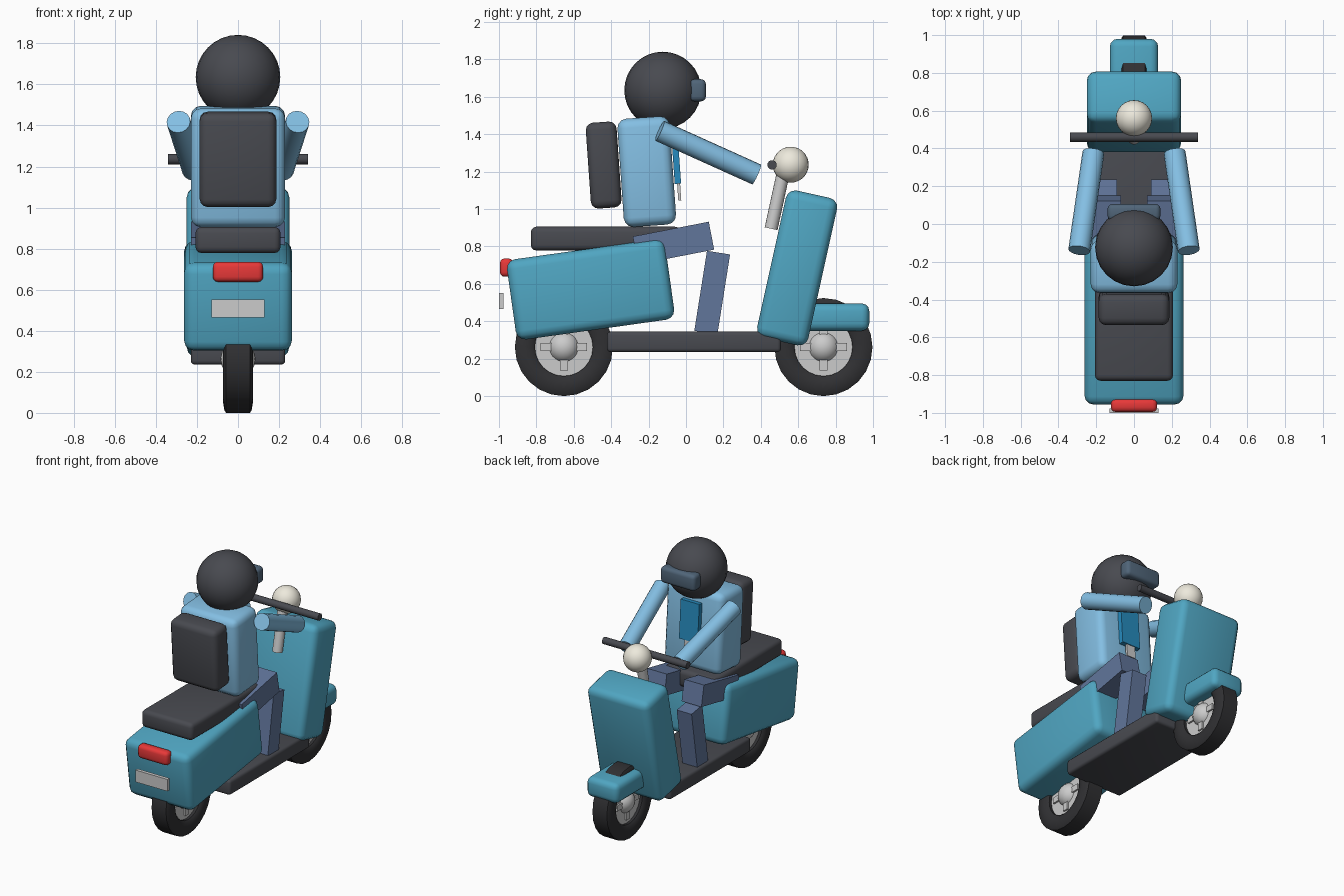
import bpy, bmesh, math
from mathutils import Vector, Matrix

if "Cube" in bpy.data.objects:
    bpy.data.objects.remove(bpy.data.objects["Cube"])


def material(name, rgb):
    m = bpy.data.materials.new(name)
    m.diffuse_color = (*rgb, 1)
    m.use_nodes = True
    m.node_tree.nodes["Principled BSDF"].inputs["Base Color"].default_value = m.diffuse_color
    return m


TEAL = material("teal_paint", (0.08, 0.38, 0.54))
DARK = material("dark_grey", (0.065, 0.068, 0.08))
RUBBER = material("rubber", (0.03, 0.03, 0.033))
SHIRT = material("light_blue_cloth", (0.23, 0.52, 0.77))
DENIM = material("denim", (0.12, 0.18, 0.33))
RED = material("red_lens", (0.8, 0.04, 0.04))
CREAM = material("cream_lens", (0.85, 0.82, 0.72))
VISOR = material("visor_tint", (0.08, 0.13, 0.19))
BLUE = material("bright_blue", (0.02, 0.26, 0.52))
METAL = material("pale_metal", (0.6, 0.6, 0.6))


def finish(bm, name, mat, angle=35):
    bmesh.ops.recalc_face_normals(bm, faces=bm.faces)
    me = bpy.data.meshes.new(name)
    bm.to_mesh(me)
    bm.free()
    ob = bpy.data.objects.new(name, me)
    bpy.context.collection.objects.link(ob)
    me.materials.append(mat)
    bpy.ops.object.select_all(action='DESELECT')
    bpy.context.view_layer.objects.active = ob
    ob.select_set(True)
    bpy.ops.object.shade_smooth_by_angle(angle=math.radians(angle))
    return ob


def box(name, loc, size, mat, tilt=0, bevel=0):
    bm = bmesh.new()
    bmesh.ops.create_cube(bm, size=1, matrix=Matrix.Diagonal((*size, 1)))
    if bevel:
        bmesh.ops.bevel(bm, geom=bm.edges[:], offset=bevel, segments=3,
                        profile=0.5, affect='EDGES')
    ob = finish(bm, name, mat)
    ob.location = loc
    ob.rotation_euler.x = math.radians(tilt)
    return ob


def rod(name, a, b, radius, mat, sides=16):
    a, b = Vector(a), Vector(b)
    bm = bmesh.new()
    bmesh.ops.create_cone(bm, cap_ends=True, segments=sides, radius1=radius,
                          radius2=radius, depth=(b - a).length)
    ob = finish(bm, name, mat)
    ob.location = (a + b) / 2
    ob.rotation_euler = (b - a).to_track_quat('Z', 'Y').to_euler()
    return ob


def ball(name, loc, radius, mat):
    bm = bmesh.new()
    bmesh.ops.create_uvsphere(bm, u_segments=24, v_segments=16, radius=radius)
    ob = finish(bm, name, mat)
    ob.location = loc
    return ob


def tyre(name, loc, mat):
    # closed half-profile (x, radius) spun around the x axis
    side = [(0.058, 0.262), (0.066, 0.25), (0.073, 0.21), (0.068, 0.17), (0.055, 0.155)]
    prof = side + [(-x, r) for x, r in reversed(side)]
    bm = bmesh.new()
    n = 24
    rings = []
    for i in range(n):
        t = 2 * math.pi * i / n
        rings.append([bm.verts.new((x, r * math.sin(t), -r * math.cos(t))) for x, r in prof])
    for i in range(n):
        p, q = rings[i], rings[(i + 1) % n]
        for j in range(len(prof)):
            k = (j + 1) % len(prof)
            bm.faces.new((p[j], p[k], q[k], q[j]))
    ob = finish(bm, name, mat)
    ob.location = loc
    return ob


# wheels
for label, y in (("rear", -0.653), ("front", 0.735)):
    c = (0, y, 0.262)
    tyre(label + "_tyre", c, RUBBER)
    rod(label + "_rim", (-0.035, y, 0.262), (0.035, y, 0.262), 0.162, METAL, 24)
    ball(label + "_hub", c, 0.085, METAL)
    box(label + "_spoke_level", c, (0.095, 0.25, 0.042), METAL)
    box(label + "_spoke_upright", c, (0.095, 0.042, 0.25), METAL)

# scooter body
box("floor_board", (0, 0.043, 0.29), (0.46, 0.93, 0.11), DARK, 0, 0.02)
box("rear_body", (0, -0.51, 0.57), (0.525, 0.855, 0.433), TEAL, 8, 0.05)
box("front_shield", (0, 0.594, 0.685), (0.5, 0.28, 0.807), TEAL, -12.5, 0.05)
box("front_fender", (0, 0.73, 0.422), (0.256, 0.5, 0.146), TEAL, 0, 0.04)
box("seat", (0, -0.43, 0.842), (0.414, 0.8, 0.127), DARK, 0, 0.03)
box("tail_light", (0, -0.96, 0.687), (0.245, 0.07, 0.098), RED, 0, 0.025)
box("rear_plate", (0, -0.988, 0.508), (0.26, 0.025, 0.087), METAL)

# steering
rod("steering_column", (0, 0.455, 0.895), (0, 0.53, 1.24), 0.035, METAL)
rod("handlebar", (-0.34, 0.46, 1.236), (0.34, 0.46, 1.236), 0.025, DARK)
ball("headlight", (0, 0.56, 1.237), 0.096, CREAM)

# rider
box("torso", (0, -0.21, 1.2), (0.46, 0.28, 0.58), SHIRT, 4, 0.05)
box("backpack", (0, -0.44, 1.235), (0.374, 0.165, 0.46), DARK, 4, 0.04)
ball("helmet", (0, -0.124, 1.635), 0.206, DARK)
box("helmet_visor", (0, 0.062, 1.635), (0.28, 0.088, 0.118), VISOR, 0, 0.025)
box("chest_panel", (0, -0.053, 1.275), (0.15, 0.034, 0.28), BLUE, 4)
box("chest_strip", (0, -0.037, 1.1), (0.07, 0.016, 0.11), METAL, 4)
for label, s in (("left", -1), ("right", 1)):
    rod(label + "_arm", (s * 0.29, -0.14, 1.418), (s * 0.215, 0.377, 1.185), 0.058, SHIRT)
    box(label + "_thigh", (s * 0.15, -0.067, 0.818), (0.16, 0.414, 0.152), DENIM, 11)
    box(label + "_shin", (s * 0.15, 0.14, 0.553), (0.12, 0.125, 0.433), DENIM, -9)
